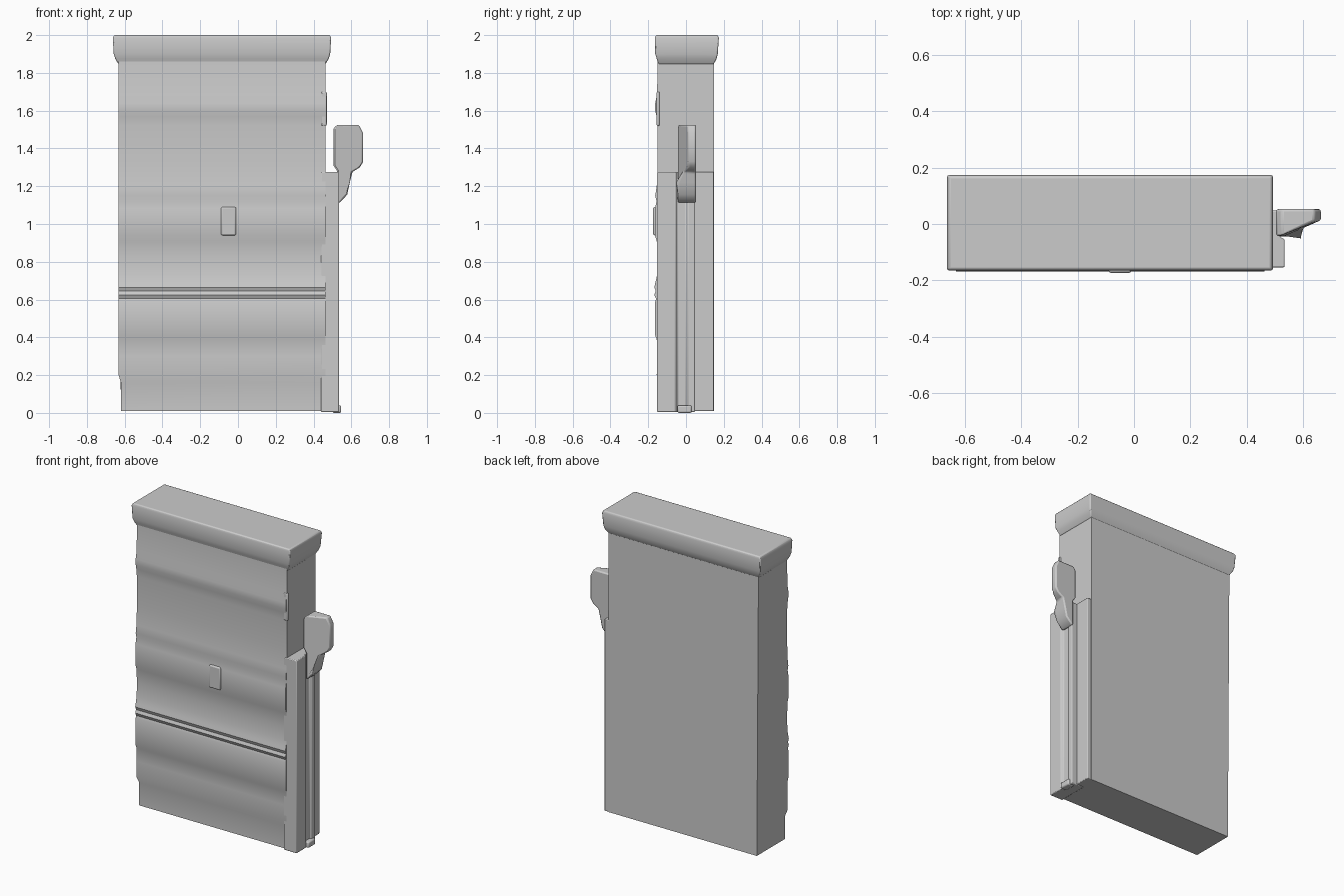
import bpy, bmesh
from mathutils import Vector

cube = bpy.data.objects.get("Cube")
if cube:
    bpy.data.objects.remove(cube, do_unlink=True)

grey = bpy.data.materials.new("plain_grey")
grey.use_nodes = True
COLOUR = (0.6, 0.6, 0.6, 1)
grey.diffuse_color = COLOUR
grey.node_tree.nodes["Principled BSDF"].inputs["Base Color"].default_value = COLOUR


def finish(name, bm, bevel=0.0, segments=2, angle=35):
    """Turn a bmesh into a shaded, bevelled object."""
    bmesh.ops.recalc_face_normals(bm, faces=bm.faces[:])
    mesh = bpy.data.meshes.new(name)
    bm.to_mesh(mesh)
    bm.free()
    mesh.materials.append(grey)
    ob = bpy.data.objects.new(name, mesh)
    bpy.context.collection.objects.link(ob)
    if bevel:
        mod = ob.modifiers.new("soft_edges", "BEVEL")
        mod.width = bevel
        mod.segments = segments
        mod.limit_method = "ANGLE"
        mod.angle_limit = 0.7
    bpy.ops.object.select_all(action="DESELECT")
    ob.select_set(True)
    bpy.context.view_layer.objects.active = ob
    bpy.ops.object.shade_smooth_by_angle(angle=angle * 0.01745)
    return ob


def prism(profile, axis, start, end):
    """Extrude a 2D profile along the x, y or z axis."""
    place = {"x": lambda a, b, t: (t, a, b),
             "y": lambda a, b, t: (a, t, b),
             "z": lambda a, b, t: (a, b, t)}[axis]
    bm = bmesh.new()
    face = bm.faces.new([bm.verts.new(place(a, b, start)) for a, b in profile])
    out = bmesh.ops.extrude_face_region(bm, geom=[face])
    shift = Vector(place(0, 0, end - start))
    for v in out["geom"]:
        if isinstance(v, bmesh.types.BMVert):
            v.co += shift
    return bm


def box(x0, x1, y0, y1, z0, z1):
    return prism([(x0, y0), (x1, y0), (x1, y1), (x0, y1)], "z", z0, z1)


# Main body: ribbed front, flat back
front = [(-.143, .01), (-.144, .16), (-.155, .2), (-.152, .3), (-.155, .39),
         (-.163, .41), (-.163, .59), (-.158, .605), (-.168, .625), (-.160, .645),
         (-.168, .665), (-.162, .69), (-.153, .73), (-.150, .82), (-.155, .91),
         (-.165, .94), (-.165, 1.08), (-.156, 1.12), (-.163, 1.15), (-.155, 1.2),
         (-.150, 1.33), (-.151, 1.52), (-.156, 1.57), (-.163, 1.6), (-.163, 1.64),
         (-.153, 1.69), (-.150, 1.88)]
bm = prism(front + [(.148, 1.88), (.148, .01)], "x", -.632, .463)
for v in bm.verts:
    if v.co.x < 0 and v.co.z < .17:
        v.co.x += .012
finish("body", bm)

# Raised bump at the middle of the upper front panel
finish("panel_bump", box(-.09, -.01, -.174, -.15, .94, 1.09), .008)

# Back strip and grooved guide rail along the side
finish("side_strip", box(.44, .492, -.1, .147, .01, 1.275), .004)
rail = [(.44, -.154), (.535, -.154), (.535, -.055), (.518, -.045),
        (.518, .0), (.532, .012), (.532, .048), (.44, .048)]
finish("guide_rail", prism(rail, "z", .005, 1.275), .005)
finish("rail_stop", box(.5, .546, -.045, .03, 0, .04), .008)
finish("front_wall_lip", box(.44, .47, -.156, -.14, 1.52, 1.7), .006)

# Top cap flaring out above the body
bm = bmesh.new()
levels = [(-.632, .463, -.146, .146, 1.845), (-.65, .48, -.155, .162, 1.875),
          (-.658, .488, -.163, .168, 1.9), (-.663, .493, -.165, .174, 1.985),
          (-.655, .487, -.160, .168, 2.0)]
rings = [[bm.verts.new((x, y, z)) for x, y in ((a, c), (b, c), (b, d), (a, d))]
         for a, b, c, d, z in levels]
for low, high in zip(rings, rings[1:]):
    for i in range(4):
        j = (i + 1) % 4
        bm.faces.new((low[i], low[j], high[j], high[i]))
bm.faces.new(rings[0])
bm.faces.new(rings[-1])
finish("top_cap", bm, .006)

# Slider handle: tapered thumb grip on a narrowing stem
grip = [(.505, 1.31), (.525, 1.28), (.525, 1.11), (.54, 1.115), (.578, 1.155),
        (.592, 1.22), (.605, 1.275), (.645, 1.3), (.663, 1.33), (.663, 1.48),
        (.64, 1.525), (.525, 1.525), (.505, 1.505)]
bm = prism(grip, "y", -.043, .053)
for v in bm.verts:
    if v.co.y < 0 and v.co.x > .6:
        v.co.y = .01 if v.co.x > .63 else -.015
finish("slider_handle", bm, .008)
